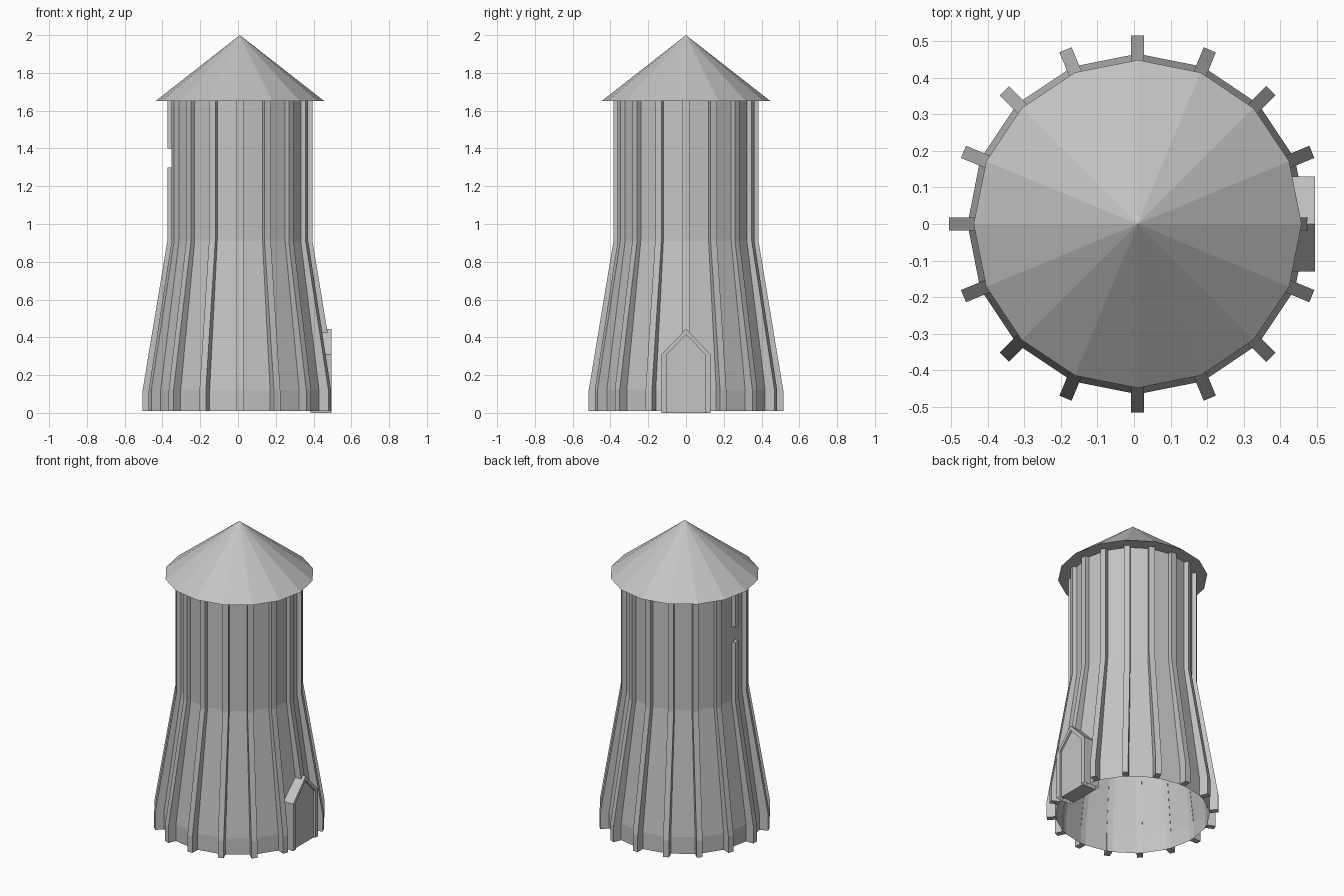
import bpy, bmesh, math
from mathutils import Matrix, Vector

cube = bpy.data.objects.get("Cube")
if cube:
    bpy.data.objects.remove(cube)

SIDES = 16
CENTRE_X = 0.01
HEIGHTS = [0.01, 0.12, 0.91, 1.65]
WALL_R = [0.465, 0.465, 0.36, 0.36]
RIB_R = [0.515, 0.515, 0.384, 0.384]

stone = bpy.data.materials.new("light grey")
stone.use_nodes = True
GREY = (0.55, 0.55, 0.55, 1)
stone.diffuse_color = GREY
stone.node_tree.nodes["Principled BSDF"].inputs["Base Color"].default_value = GREY


def finish(name, bm, recalc=True):
    if recalc:
        bmesh.ops.recalc_face_normals(bm, faces=bm.faces)
    mesh = bpy.data.meshes.new(name)
    bm.to_mesh(mesh)
    bm.free()
    mesh.materials.append(stone)
    obj = bpy.data.objects.new(name, mesh)
    obj.location.x = CENTRE_X
    bpy.context.collection.objects.link(obj)
    return obj


def radius_at(z, radii):
    for i in range(len(HEIGHTS) - 1):
        if z <= HEIGHTS[i + 1]:
            t = (z - HEIGHTS[i]) / (HEIGHTS[i + 1] - HEIGHTS[i])
            return radii[i] + t * (radii[i + 1] - radii[i])
    return radii[-1]


def bridge(bm, rings):
    n = len(rings[0])
    for a, b in zip(rings, rings[1:]):
        for i in range(n):
            j = (i + 1) % n
            bm.faces.new((a[i], a[j], b[j], b[i]))


# Flared tower wall, hollow and open underneath
bm = bmesh.new()
rings = []
for z, r in zip(HEIGHTS, WALL_R):
    angles = [math.tau * i / SIDES for i in range(SIDES)]
    rings.append([bm.verts.new((r * math.cos(a), r * math.sin(a), z)) for a in angles])
bridge(bm, rings)
finish("tower_wall", bm, recalc=False)

# Conical roof with a closed underside
bm = bmesh.new()
bmesh.ops.create_cone(bm, cap_ends=True, segments=SIDES, radius1=0.448, radius2=0, depth=0.35,
                      matrix=Matrix.Translation((0, 0, 1.825)))
finish("roof", bm)


# Vertical ribs following the wall, one on every corner
def add_rib(bm, angle, low, high, half=0.018):
    turn = Matrix.Rotation(angle, 3, 'Z')
    levels = [low] + [z for z in HEIGHTS if low < z < high] + [high]
    rings = []
    for z in levels:
        inner = radius_at(z, WALL_R) - 0.006
        outer = radius_at(z, RIB_R)
        corners = [(inner, -half), (outer, -half), (outer, half), (inner, half)]
        rings.append([bm.verts.new(turn @ Vector((x, y, z))) for x, y in corners])
    bridge(bm, rings)
    bm.faces.new(rings[0])
    bm.faces.new(rings[-1])


bottom, top = HEIGHTS[0], HEIGHTS[-1]
spans = {0: [(0.42, top)],                              # stops above the door
         SIDES // 2: [(bottom, 1.3), (1.4, top)]}       # broken by a small gap
bm = bmesh.new()
for i in range(SIDES):
    for low, high in spans.get(i, [(bottom, top)]):
        add_rib(bm, math.tau * i / SIDES, low, high)
finish("wall_ribs", bm)


# Gabled doorway: an arch frame around a slightly recessed door
def gable(half, eave, peak):
    return [(-half, 0), (-half, eave), (0, peak), (half, eave), (half, 0)]


def gable_prism(bm, outline, back, front):
    rings = [[bm.verts.new((x, y, z)) for y, z in outline] for x in (back, front)]
    bridge(bm, rings)
    for ring in rings:
        bm.faces.new(ring)


BACK, FRONT = 0.375, 0.485
outer, inner = gable(0.13, 0.31, 0.445), gable(0.1, 0.31, 0.415)
bm = bmesh.new()
rings = [[bm.verts.new((x, y, z)) for y, z in line]
         for x, line in ((BACK, outer), (FRONT, outer), (FRONT, inner), (BACK, inner))]
bridge(bm, rings + [rings[0]])
# leave the threshold open between the two posts
span = [f for f in bm.faces if all(v.co.z == 0 for v in f.verts)
        and min(v.co.y for v in f.verts) < 0 < max(v.co.y for v in f.verts)]
bmesh.ops.delete(bm, geom=span, context='FACES_ONLY')
finish("door_frame", bm)

bm = bmesh.new()
gable_prism(bm, inner, BACK, FRONT - 0.012)
finish("door", bm)
